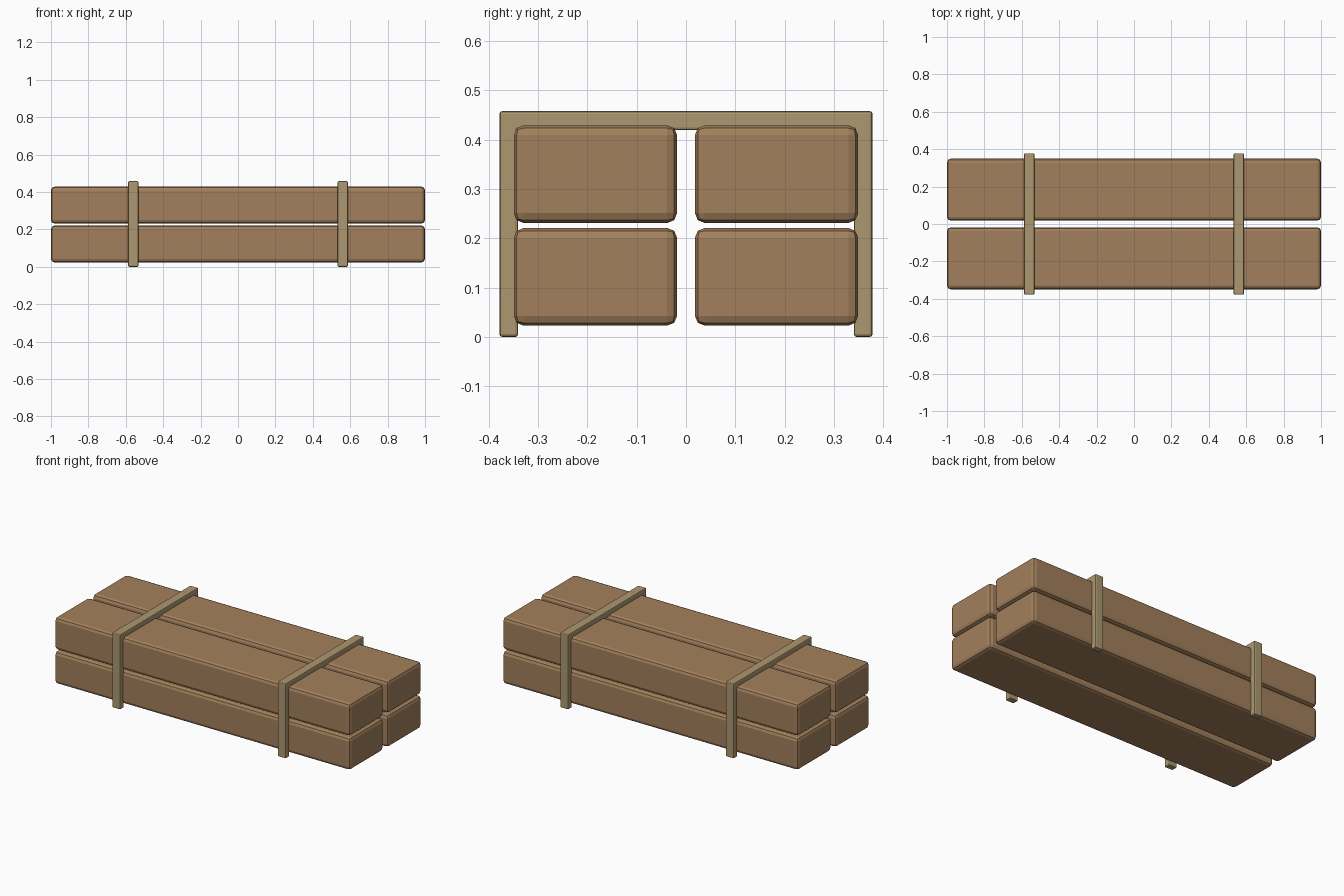
import bpy
import bmesh

default = bpy.data.objects.get("Cube")
if default:
    bpy.data.objects.remove(default, do_unlink=True)


def make_material(name, rgb):
    mat = bpy.data.materials.new(name)
    mat.use_nodes = True
    color = (*rgb, 1.0)
    mat.diffuse_color = color
    mat.node_tree.nodes["Principled BSDF"].inputs["Base Color"].default_value = color
    return mat


wood = make_material("warm brown wood", (0.366, 0.216, 0.107))
strap_tan = make_material("khaki strap", (0.413, 0.314, 0.162))


def extrude_profile(name, profile, half_length, x, mat, bevel, segments):
    """Extrude a closed (y, z) outline along x and round its edges."""
    bm = bmesh.new()
    face = bm.faces.new([bm.verts.new((-half_length, y, z)) for y, z in profile])
    side = bmesh.ops.extrude_face_region(bm, geom=[face])["geom"]
    verts = [v for v in side if isinstance(v, bmesh.types.BMVert)]
    bmesh.ops.translate(bm, verts=verts, vec=(2 * half_length, 0, 0))
    bmesh.ops.recalc_face_normals(bm, faces=bm.faces)
    mesh = bpy.data.meshes.new(name)
    bm.to_mesh(mesh)
    bm.free()
    mesh.materials.append(mat)
    obj = bpy.data.objects.new(name, mesh)
    obj.location.x = x
    bpy.context.collection.objects.link(obj)
    mod = obj.modifiers.new("rounded edges", "BEVEL")
    mod.width = bevel
    mod.segments = segments
    mod.limit_method = "ANGLE"
    return obj


# Four stacked beams
inner, outer = 0.018, 0.349
for row, low, high in (("lower", 0.023, 0.221), ("upper", 0.231, 0.429)):
    for place, s in (("front", -1), ("back", 1)):
        outline = [(s * inner, low), (s * outer, low), (s * outer, high), (s * inner, high)]
        extrude_profile(f"{row}_{place}_beam", outline, 1.0, 0, wood, 0.02, 2)

# Two U-shaped straps wrapped over the stack
edge, inside, top, under = 0.378, 0.34, 0.458, 0.419
half = [(edge, top), (edge, 0), (inside, 0), (inside, under)]
arch = half + [(-y, z) for y, z in reversed(half)]
for side, x in (("right", -0.56), ("left", 0.56)):
    extrude_profile(f"{side}_strap", arch, 0.0275, x, strap_tan, 0.006, 2)
